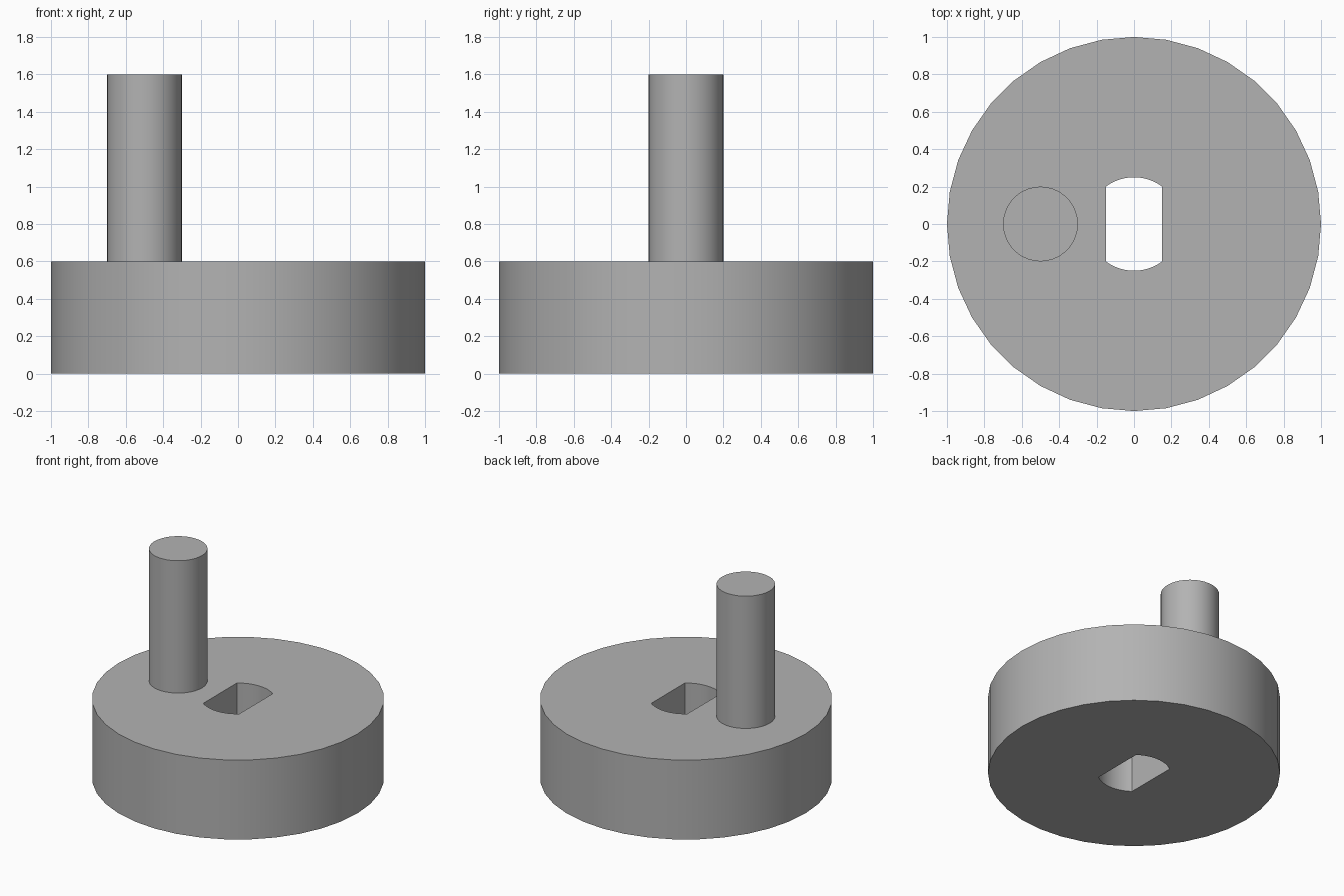
import bpy, bmesh, math

cube = bpy.data.objects.get("Cube")
if cube:
    bpy.data.objects.remove(cube, do_unlink=True)

grey = bpy.data.materials.new("plain grey")
grey.use_nodes = True
colour = (0.45, 0.45, 0.45, 1)
grey.diffuse_color = colour
grey.node_tree.nodes["Principled BSDF"].inputs["Base Color"].default_value = colour


def prism(name, outline, bottom, top):
    """Extrude a closed outline upward into a solid."""
    bm = bmesh.new()
    base = bm.faces.new([bm.verts.new((x, y, bottom)) for x, y in outline])
    side = bmesh.ops.extrude_face_region(bm, geom=[base])["geom"]
    verts = [v for v in side if isinstance(v, bmesh.types.BMVert)]
    bmesh.ops.translate(bm, vec=(0, 0, top - bottom), verts=verts)
    bmesh.ops.recalc_face_normals(bm, faces=bm.faces)
    mesh = bpy.data.meshes.new(name)
    bm.to_mesh(mesh)
    bm.free()
    mesh.materials.append(grey)
    obj = bpy.data.objects.new(name, mesh)
    bpy.context.collection.objects.link(obj)
    return obj


def arc(radius, start, end, steps, cx=0):
    """Points along an arc, including both ends."""
    angles = [start + (end - start) * i / steps for i in range(steps + 1)]
    return [(cx + radius * math.cos(a), radius * math.sin(a)) for a in angles]


def smooth(obj):
    bpy.ops.object.select_all(action="DESELECT")
    obj.select_set(True)
    bpy.context.view_layer.objects.active = obj
    bpy.ops.object.shade_smooth_by_angle(angle=math.radians(30))


# Round base disc
disc = prism("base_disc", arc(1, 0, math.tau, 36)[:-1], 0, 0.6)

# Shaft hole: a circle with two flat sides
hole_radius, half_width = 0.25, 0.15
corner = math.acos(half_width / hole_radius)
back = arc(hole_radius, corner, math.pi - corner, 12)
front = [(-x, -y) for x, y in back]
cutter = prism("shaft_hole_cutter", back + front, -0.1, 0.7)
cutter.hide_render = True
cutter.hide_viewport = True

# Cut the hole, then bake it so the shading follows the final edges
cut = disc.modifiers.new("shaft hole", "BOOLEAN")
cut.operation = "DIFFERENCE"
cut.solver = "EXACT"
cut.object = cutter
bpy.context.view_layer.objects.active = disc
bpy.ops.object.modifier_apply(modifier=cut.name)
bpy.data.objects.remove(cutter, do_unlink=True)
smooth(disc)

# Off-centre crank peg, seated slightly into the disc
peg = prism("crank_peg", arc(0.2, 0, math.tau, 36, cx=-0.5)[:-1], 0.58, 1.6)
smooth(peg)
